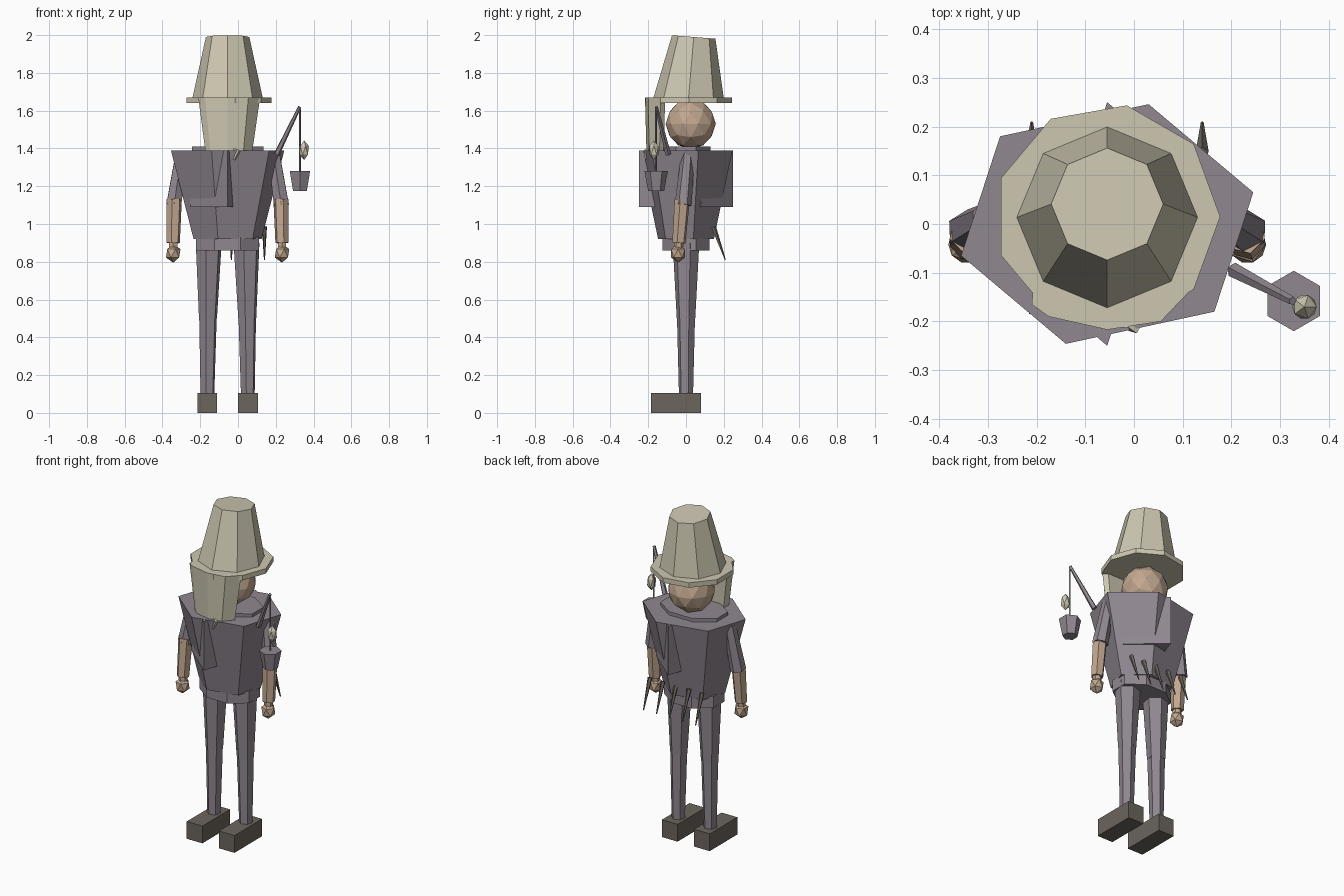
import bpy
import bmesh
from math import cos, sin, tau
from mathutils import Vector, Matrix

if "Cube" in bpy.data.objects:
    bpy.data.objects.remove(bpy.data.objects["Cube"], do_unlink=True)

CX = -0.055  # body centre line


def material(name, r, g, b):
    m = bpy.data.materials.new(name)
    m.use_nodes = True
    m.diffuse_color = (r, g, b, 1)
    bsdf = m.node_tree.nodes["Principled BSDF"]
    bsdf.inputs["Base Color"].default_value = (r, g, b, 1)
    bsdf.inputs["Roughness"].default_value = 0.9
    return m


CREAM = material("cream straw", 0.61, 0.57, 0.44)
CLOTH = material("dusty purple cloth", 0.28, 0.245, 0.28)
SKIN = material("tan skin", 0.54, 0.39, 0.28)
LEATHER = material("dark leather", 0.15, 0.13, 0.11)


def finish(name, bm, mat):
    bmesh.ops.recalc_face_normals(bm, faces=bm.faces)
    me = bpy.data.meshes.new(name)
    bm.to_mesh(me)
    bm.free()
    me.materials.append(mat)
    ob = bpy.data.objects.new(name, me)
    bpy.context.collection.objects.link(ob)
    return ob


def ring(n, rx, ry=None, turn=0.0):
    ry = rx if ry is None else ry
    return [(rx * cos(tau * (i + turn) / n), ry * sin(tau * (i + turn) / n)) for i in range(n)]


def loft(name, mat, rings):
    """Closed skin through equal-length lists of 3D points."""
    bm = bmesh.new()
    loops = [[bm.verts.new(p) for p in r] for r in rings]
    n = len(loops[0])
    for a, b in zip(loops, loops[1:]):
        for i in range(n):
            j = (i + 1) % n
            bm.faces.new((a[i], a[j], b[j], b[i]))
    bm.faces.new(loops[0])
    bm.faces.new(loops[-1])
    return finish(name, bm, mat)


def level(plan, z, x=CX, y=0.0, s=1.0, tilt=0.0):
    return [(x + px * s, y + py * s, z - py * s * tilt) for px, py in plan]


def rod(name, mat, a, b, r1, r2, n=6):
    """Tapered bar from point a to point b."""
    a, b = Vector(a), Vector(b)
    rot = (b - a).to_track_quat("Z", "Y").to_matrix().to_4x4()
    bm = bmesh.new()
    bmesh.ops.create_cone(bm, cap_ends=True, segments=n, radius1=r1, radius2=r2,
                          depth=(b - a).length,
                          matrix=Matrix.Translation((a + b) / 2) @ rot)
    return finish(name, bm, mat)


def ball(name, mat, loc, size, sub):
    bm = bmesh.new()
    bmesh.ops.create_icosphere(bm, subdivisions=sub, radius=1,
                               matrix=Matrix.Translation(loc) @ Matrix.Diagonal((*size, 1)))
    return finish(name, bm, mat)


def box(name, mat, loc, size):
    bm = bmesh.new()
    bmesh.ops.create_cube(bm, size=1,
                          matrix=Matrix.Translation(loc) @ Matrix.Diagonal((*size, 1)))
    return finish(name, bm, mat)


def with_opposite(half):
    return half + [(-x, -y) for x, y in half]


# Hat: leaning crown and flat nine-sided brim
loft("hat_crown", CREAM, [level(ring(8, 0.19), 1.65, y=0.012),
                          level(ring(8, 0.115), 1.99, y=0.041, tilt=0.08)])
brim = ring(9, 0.232)
loft("hat_brim", CREAM, [level(brim, 1.64, y=0.015), level(brim, 1.67, y=0.015)])

# Head and hanging face mask
ball("head", SKIN, (CX, 0.025, 1.53), (0.133, 0.133, 0.133), 2)
mask = [(-0.15, -0.11), (-0.155, -0.165), (-0.12, -0.19), (0, -0.217),
        (0.11, -0.2), (0.172, -0.135), (0.15, -0.11)]
loft("face_mask", CREAM, [level(mask, 1.67),
                          [(CX + x * 0.76, y * 0.85 - 0.025, 1.385) for x, y in mask]])
rod("mask_tip", CREAM, (0.0, -0.2, 1.39), (-0.022, -0.205, 1.34), 0.025, 0.012, 4)

# Torso: twisted hexagon widening to the shoulders, with pointed chest and back plates
body = with_opposite([(0.30, 0.065), (0.085, 0.246), (-0.22, 0.18)])
loft("tunic", CLOTH, [level(body, 0.92, s=0.6), level(body, 1.39)])
plate = with_opposite([(0, -0.25), (0.03, -0.16), (0.2, 0.08)])
loft("chest_and_back_plate", CLOTH, [level(plate, 1.09), level(plate, 1.388)])
collar = ring(8, 0.205, 0.14, 0.5)
loft("collar", CLOTH, [level(collar, 1.38), level(collar, 1.41)])
hips = ring(8, 0.18, 0.135, 0.5)
loft("belt", CLOTH, [level(hips, 0.86), level(hips, 0.93)])

# Limbs, one of each per side
for side, s in (("left", 1), ("right", -1)):
    def at(x, y, z):
        return (CX + s * x, y, z)

    rod(side + "_sleeve", CLOTH, at(0.245, 0.01, 1.37), at(0.285, -0.015, 1.1), 0.035, 0.045)
    rod(side + "_forearm", SKIN, at(0.283, -0.02, 1.13), at(0.288, -0.038, 0.9), 0.042, 0.036)
    rod(side + "_wrist", SKIN, at(0.288, -0.038, 0.91), at(0.288, -0.04, 0.87), 0.025, 0.025)
    ball(side + "_hand", SKIN, at(0.288, -0.042, 0.845), (0.043, 0.043, 0.05), 1)
    leg = ring(6, 1, turn=0.3)
    loft(side + "_thigh", CLOTH, [level(leg, 0.5, CX + s * 0.104, s=0.05),
                                  level(leg, 0.9, CX + s * 0.1, s=0.072)])
    loft(side + "_shin", CLOTH, [level(leg, 0.09, CX + s * 0.107, s=0.038),
                                 level(leg, 0.515, CX + s * 0.104, s=0.049)])
    box(side + "_shoe", LEATHER, at(0.108, -0.052, 0.0525), (0.105, 0.265, 0.105))

# Row of spikes hanging at the back
for i in range(5):
    x = -0.21 + i * 0.0875
    rod("back_spike_%d" % (i + 1), LEATHER, (x, 0.145, 0.985), (x, 0.208, 0.81), 0.014, 0.003, 5)

# Shoulder pole with string, bead and bucket
rod("pole", CLOTH, (0.205, -0.095, 1.37), (0.326, -0.158, 1.62), 0.016, 0.009, 5)
rod("string", CLOTH, (0.328, -0.158, 1.27), (0.328, -0.158, 1.61), 0.005, 0.005, 4)
ball("bead", CREAM, (0.35, -0.17, 1.39), (0.028, 0.028, 0.052), 1)
pail = ring(6, 0.062, turn=0.5)
loft("bucket", CLOTH, [level(pail, 1.175, 0.328, -0.158, 0.68), level(pail, 1.28, 0.328, -0.158)])
